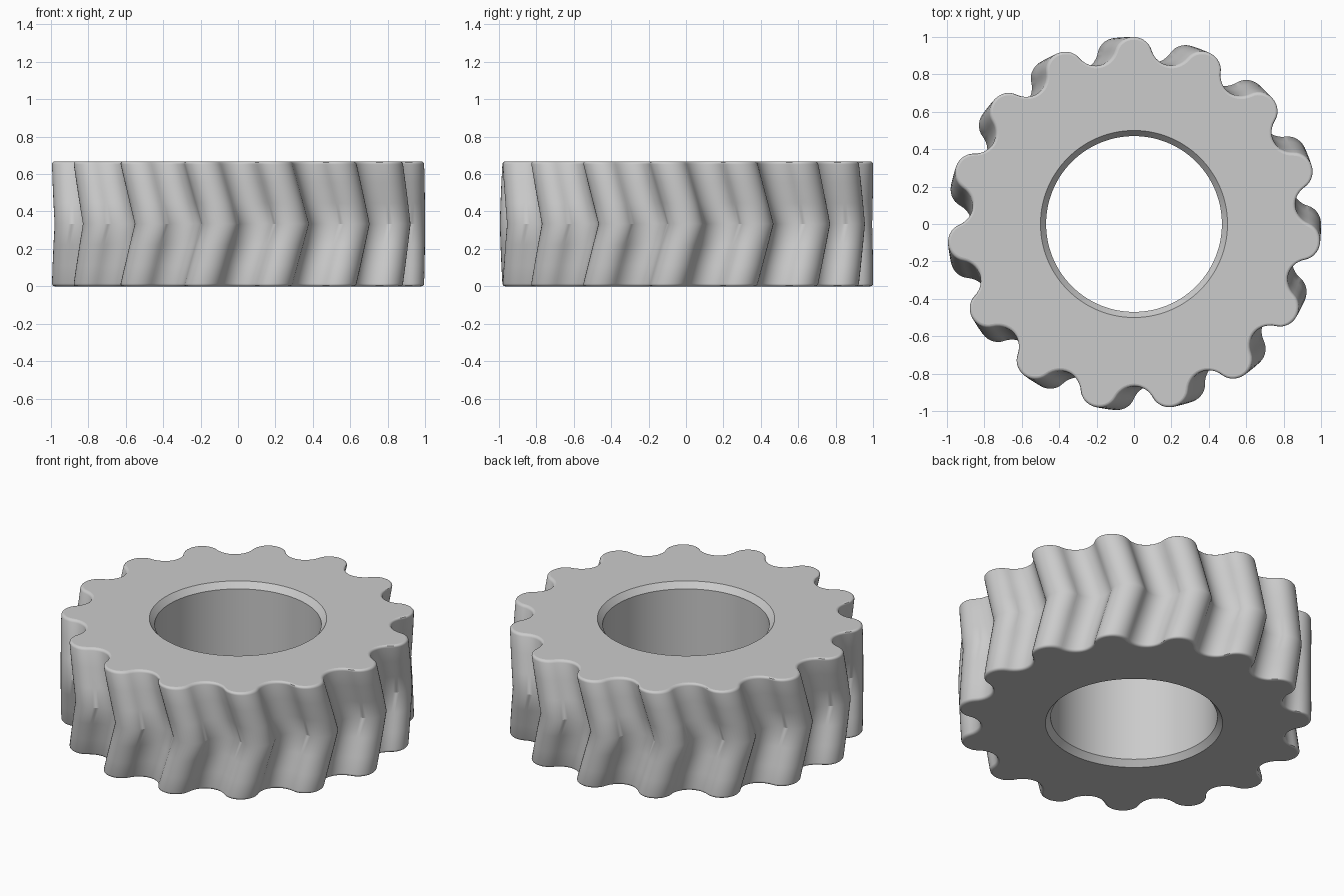
import bpy, bmesh, math
from math import sin, cos, pi

if "Cube" in bpy.data.objects:
    bpy.data.objects.remove(bpy.data.objects["Cube"])

TEETH = 15
HEIGHT = 0.667
TIP, ROOT = 1.0, 0.868
TWIST = math.radians(6)
BORE, BORE_EDGE, CHAMFER = 0.47, 0.5, 0.036
FILLET = 0.015
STEPS = 7

# Tooth outline: a crest arc flowing into a root arc, repeated round the rim
PITCH_R = (TIP + ROOT) / 2
HALF = PITCH_R * pi / TEETH
DEPTH = TIP - ROOT
RHO = (HALF ** 2 + DEPTH ** 2) / (4 * DEPTH)
SWEEP = 2 * math.atan(DEPTH / HALF)


def half_tooth(inset):
    """Arc length and radius pairs from crest to root."""
    pts = []
    for i in range(STEPS):
        a = SWEEP * i / STEPS
        pts.append(((RHO - inset) * sin(a), TIP - RHO + (RHO - inset) * cos(a)))
    for i in range(STEPS + 1):
        a = SWEEP * (1 - i / STEPS)
        pts.append((HALF - (RHO + inset) * sin(a), ROOT + RHO - (RHO + inset) * cos(a)))
    return pts


def outline(inset):
    """Angle and radius pairs for the whole rim."""
    half = half_tooth(inset)
    tooth = [(-s, r) for s, r in reversed(half[1:])] + half[:-1]
    return [(pi / 2 + 2 * pi * k / TEETH + s / PITCH_R, r)
            for k in range(TEETH) for s, r in tooth]


bm = bmesh.new()
rings = []


def toothed_ring(z, inset):
    turn = TWIST * (1 - abs(2 * z / HEIGHT - 1))
    rings.append([bm.verts.new((r * cos(a + turn), r * sin(a + turn), z))
                  for a, r in outline(inset)])


def round_ring(z, radius):
    rings.append([bm.verts.new((radius * cos(a), radius * sin(a), z))
                  for a, r in outline(0)])


# Herringbone rim with rounded upper and lower edges
lower = [(FILLET * (1 - sin(t)), FILLET * (1 - cos(t)))
         for t in (pi / 2 * i / 4 for i in range(4, -1, -1))]
walls = [(HEIGHT / 2 * i / 3, 0) for i in (1, 2)]
bottom_half = lower + walls
for z, inset in bottom_half:
    toothed_ring(z, inset)
toothed_ring(HEIGHT / 2, 0)
for z, inset in reversed(bottom_half):
    toothed_ring(HEIGHT - z, inset)

# Bore with a chamfer at each end
round_ring(HEIGHT, BORE_EDGE)
round_ring(HEIGHT - CHAMFER, BORE)
round_ring(CHAMFER, BORE)
round_ring(0, BORE_EDGE)

# Skin the closed loop of rings
for low, high in zip(rings, rings[1:] + rings[:1]):
    n = len(low)
    for i in range(n):
        j = (i + 1) % n
        bm.faces.new((low[i], low[j], high[j], high[i]))
bmesh.ops.recalc_face_normals(bm, faces=bm.faces)

mesh = bpy.data.meshes.new("herringbone_gear")
bm.to_mesh(mesh)
bm.free()
gear = bpy.data.objects.new("herringbone_gear", mesh)
bpy.context.collection.objects.link(gear)

# Plain grey finish
grey = bpy.data.materials.new("light_grey")
grey.use_nodes = True
colour = (0.6, 0.6, 0.6, 1)
grey.diffuse_color = colour
grey.node_tree.nodes["Principled BSDF"].inputs["Base Color"].default_value = colour
mesh.materials.append(grey)

# Smooth flanks, flat end faces
bpy.ops.object.select_all(action="DESELECT")
gear.select_set(True)
bpy.context.view_layer.objects.active = gear
bpy.ops.object.shade_smooth_by_angle(angle=math.radians(28))
for face in mesh.polygons:
    if abs(face.normal.z) > 0.999:
        face.use_smooth = False
